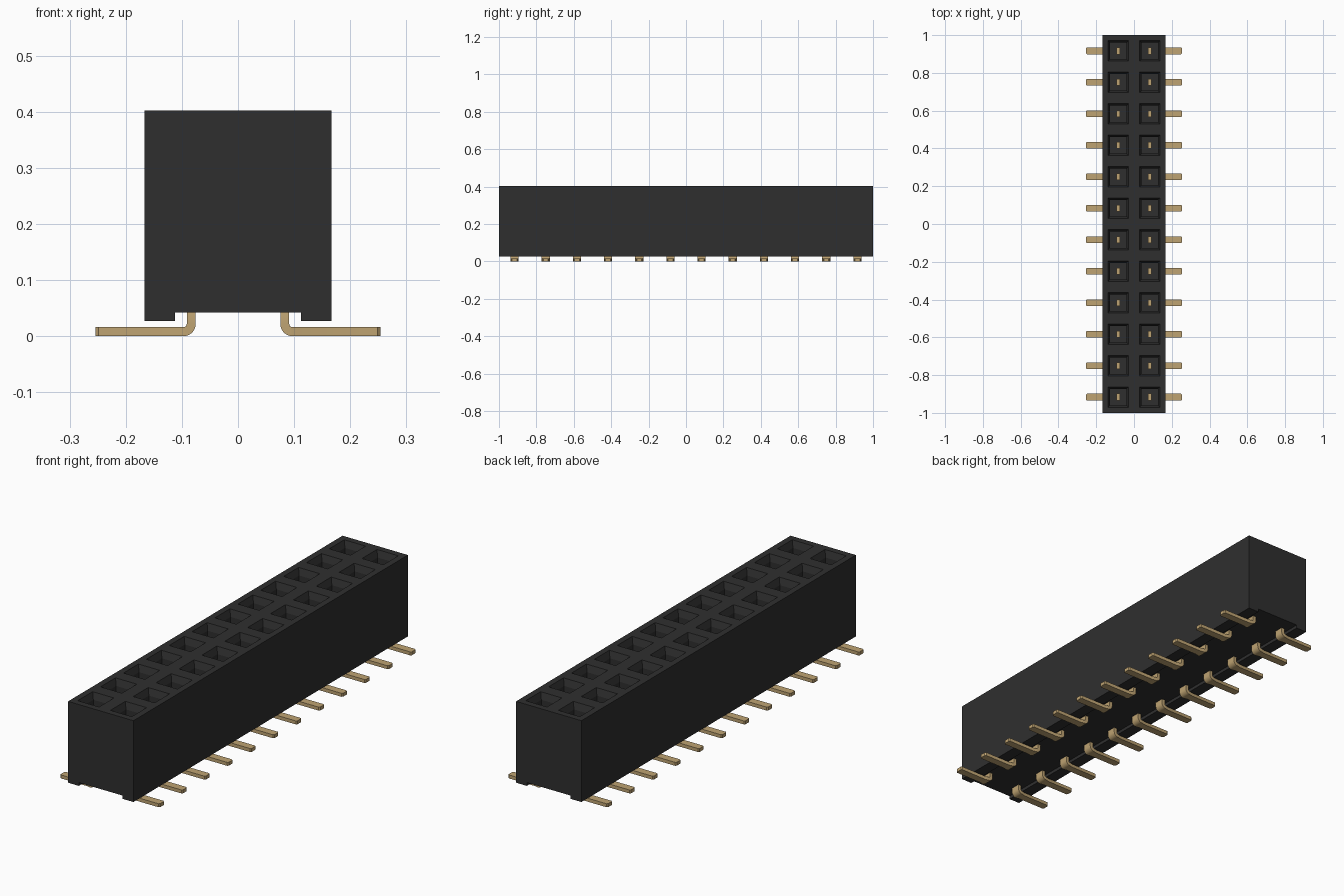
import bpy, bmesh, math

cube = bpy.data.objects.get("Cube")
if cube:
    bpy.data.objects.remove(cube)

ROWS = 12
PITCH = 2 / ROWS
HALF_W = PITCH          # body is two cells wide
TOP = 0.402
PIN_X = PITCH / 2


def material(name, rgb, rough):
    m = bpy.data.materials.new(name)
    m.use_nodes = True
    m.diffuse_color = (*rgb, 1)
    bsdf = m.node_tree.nodes["Principled BSDF"]
    bsdf.inputs["Base Color"].default_value = (*rgb, 1)
    bsdf.inputs["Roughness"].default_value = rough
    return m


def finish(bm, name, mat):
    mesh = bpy.data.meshes.new(name)
    bmesh.ops.recalc_face_normals(bm, faces=bm.faces)
    bm.to_mesh(mesh)
    bm.free()
    mesh.materials.append(mat)
    ob = bpy.data.objects.new(name, mesh)
    bpy.context.collection.objects.link(ob)
    return ob


black = material("black plastic", (0.028, 0.028, 0.028), 0.6)
gold = material("gold contact", (0.52, 0.37, 0.17), 0.5)

# Housing: extruded section with a channel between two bottom rails
bm = bmesh.new()
half = [(HALF_W, TOP), (HALF_W, 0.027), (0.112, 0.027), (0.112, 0.042)]
section = half + [(-x, z) for x, z in reversed(half)]
mid = [(0, TOP)]
ends = []
for y in (-1, 1):
    ends.append([bm.verts.new((x, y, z)) for x, z in section + mid])
    bm.faces.new(ends[-1])
n = len(section)
for i in range(n - 1):
    bm.faces.new((ends[0][i], ends[0][i + 1], ends[1][i + 1], ends[1][i]))

# Top deck: one square cell per socket
cells = []
for r in range(ROWS):
    y0, y1 = -1 + r * PITCH, -1 + (r + 1) * PITCH
    for x0 in (-HALF_W, 0):
        x1 = x0 + HALF_W
        corners = ((x0, y0), (x1, y0), (x1, y1), (x0, y1))
        cells.append(bm.faces.new([bm.verts.new((x, y, TOP)) for x, y in corners]))
bmesh.ops.remove_doubles(bm, verts=bm.verts, dist=1e-5)

# Sockets: funnel mouth, then a straight square well
bmesh.ops.inset_individual(bm, faces=cells, thickness=0.041, depth=0)
bmesh.ops.inset_individual(bm, faces=cells, thickness=0.016, depth=-0.03)
wells = bmesh.ops.extrude_discrete_faces(bm, faces=cells)["faces"]
for f in wells:
    bmesh.ops.translate(bm, verts=f.verts, vec=(0, 0, -0.2))
finish(bm, "housing", black)


# Pin sweep: centre x, z, sideways normal and half width at each station
HALF_T = 0.008
BEND_R = 0.014
BEND_Z = HALF_T + BEND_R
stations = [(PIN_X, 0.2, 0, 0.018), (PIN_X, 0.06, 0, 0.018), (PIN_X, 0.05, 0, 0.022)]
for i in range(7):
    a = math.radians(15 * i)
    stations.append((PIN_X + BEND_R * (1 - math.cos(a)),
                     BEND_Z - BEND_R * math.sin(a), a, 0.022))
foot = math.pi / 2
stations += [(0.115, HALF_T, foot, 0.018), (0.249, HALF_T, foot, 0.018),
             (0.254, HALF_T, foot, 0.013)]


def add_pin(bm, side, y):
    previous = None
    for x, z, a, w in stations:
        dx, dz = math.cos(a) * HALF_T, math.sin(a) * HALF_T
        ring = [bm.verts.new((side * (x + s * dx), y + t * w, z + s * dz))
                for s, t in ((-1, -1), (1, -1), (1, 1), (-1, 1))]
        if previous:
            for k in range(4):
                j = (k + 1) % 4
                bm.faces.new((previous[k], previous[j], ring[j], ring[k]))
        else:
            bm.faces.new(ring)
        previous = ring
    bm.faces.new(previous)


# Two mirrored rows of bent pins
for name, side in (("left_pins", 1), ("right_pins", -1)):
    bm = bmesh.new()
    for r in range(ROWS):
        add_pin(bm, side, -1 + (r + 0.5) * PITCH)
    ob = finish(bm, name, gold)
    bpy.ops.object.select_all(action="DESELECT")
    ob.select_set(True)
    bpy.context.view_layer.objects.active = ob
    bpy.ops.object.shade_smooth_by_angle(angle=math.radians(30))
